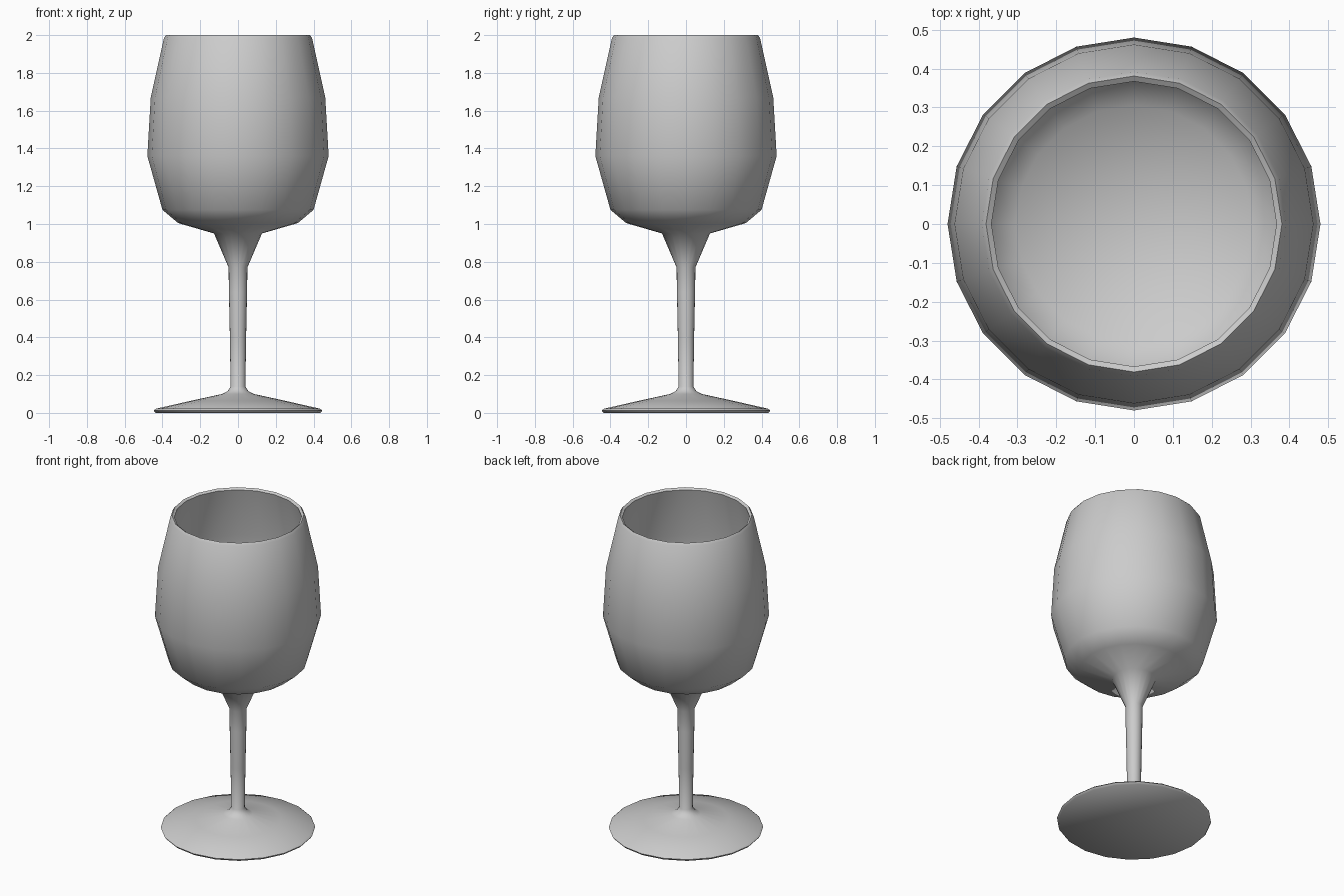
import bpy, bmesh, math

if "Cube" in bpy.data.objects:
    bpy.data.objects.remove(bpy.data.objects["Cube"])

SIDES = 20


def lathe(name, profile):
    """Revolve an (r, z) profile around the z axis."""
    bm = bmesh.new()
    verts = [bm.verts.new((r, 0, z)) for r, z in profile]
    edges = [bm.edges.new(pair) for pair in zip(verts, verts[1:])]
    bmesh.ops.spin(bm, geom=verts + edges, cent=(0, 0, 0), axis=(0, 0, 1),
                   angle=math.tau, steps=SIDES)
    bmesh.ops.remove_doubles(bm, verts=bm.verts, dist=0.0005)
    bmesh.ops.recalc_face_normals(bm, faces=bm.faces)
    mesh = bpy.data.meshes.new(name)
    bm.to_mesh(mesh)
    bm.free()
    obj = bpy.data.objects.new(name, mesh)
    bpy.context.collection.objects.link(obj)
    bpy.ops.object.select_all(action='DESELECT')
    obj.select_set(True)
    bpy.context.view_layer.objects.active = obj
    bpy.ops.object.shade_smooth_by_angle(angle=math.radians(60))
    return obj


# Foot and stem
foot_and_stem = [(0, 0), (0.437, 0), (0.446, 0.012), (0.435, 0.022),
                 (0.25, 0.064), (0.085, 0.1), (0.055, 0.115), (0.039, 0.14),
                 (0.043, 0.4), (0.048, 0.64), (0.05, 0.77)]
# Outside of the bowl up to the rim
bowl_outside = [(0.127, 0.95), (0.317, 1.005), (0.4, 1.075), (0.48, 1.36),
                (0.462, 1.67), (0.392, 1.985), (0.381, 2.0)]
# Inside of the bowl down to the centre
bowl_inside = [(0.367, 1.99), (0.441, 1.67), (0.458, 1.36), (0.382, 1.09),
               (0.305, 1.028), (0.12, 0.975), (0, 0.965)]

lathe("wine_glass", foot_and_stem + bowl_outside + bowl_inside)
